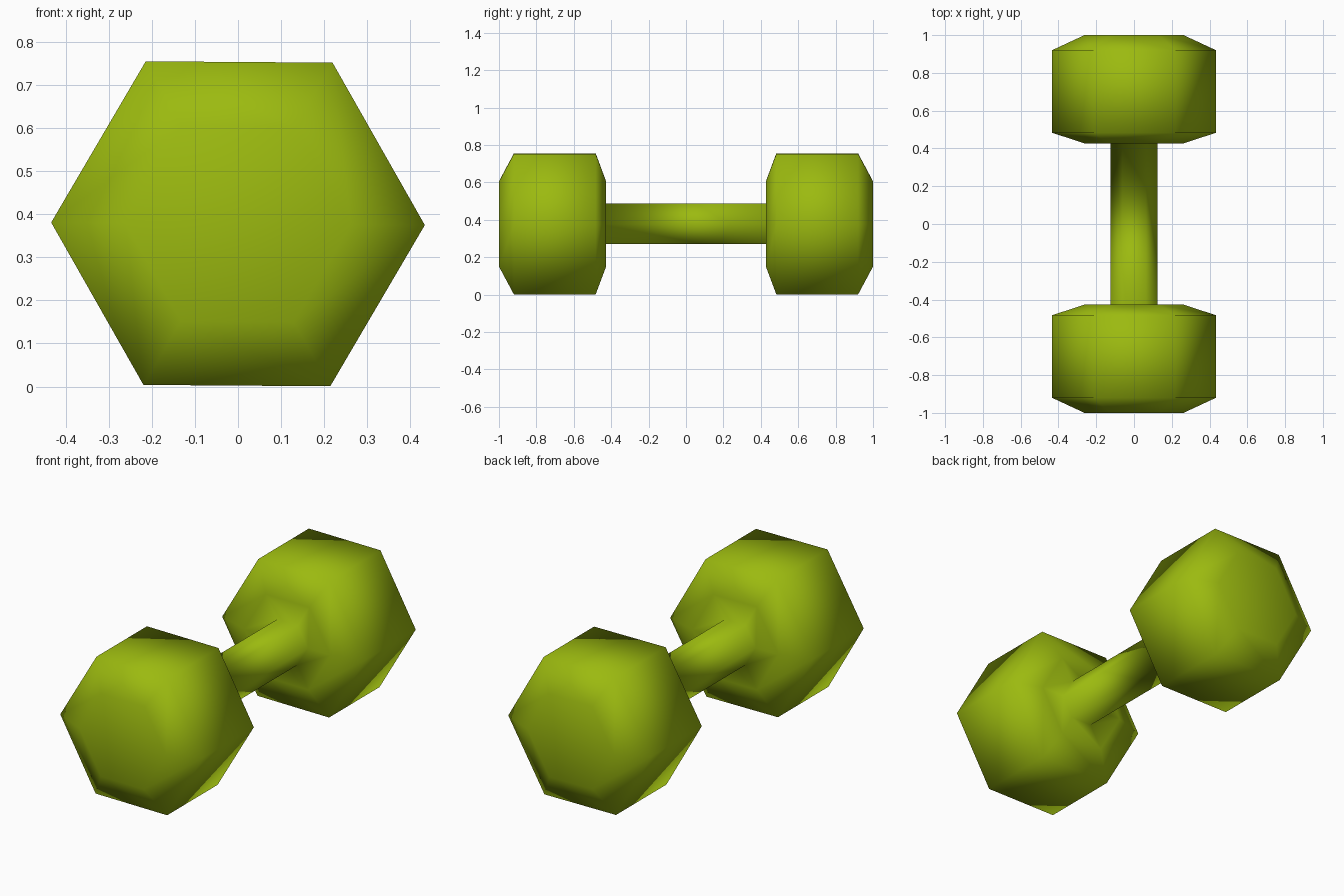
import bpy, bmesh, math

if "Cube" in bpy.data.objects:
    bpy.data.objects.remove(bpy.data.objects["Cube"])

green = bpy.data.materials.new("lime green")
green.diffuse_color = (0.33, 0.49, 0.005, 1)
green.use_nodes = True
green.node_tree.nodes["Principled BSDF"].inputs["Base Color"].default_value = green.diffuse_color

# Half profile along y: (y, hexagon radius), mirrored for the other end
half = [(0.427, 0.125), (0.427, 0.262), (0.483, 0.434), (0.92, 0.434), (1.0, 0.262)]
profile = [(-y, r) for y, r in reversed(half)] + half
SIDES, CENTRE_Z, TILT = 6, 0.378, math.radians(-0.4)

# Dumbbell: hexagonal loops bridged along y into one smooth skin
bm = bmesh.new()
loops = []
for y, r in profile:
    angles = [TILT + 2 * math.pi * i / SIDES for i in range(SIDES)]
    loops.append([bm.verts.new((r * math.cos(a), y, CENTRE_Z + r * math.sin(a))) for a in angles])
for a, b in zip(loops, loops[1:]):
    for i in range(SIDES):
        j = (i + 1) % SIDES
        bm.faces.new((a[i], a[j], b[j], b[i]))

# End caps
bm.faces.new(loops[0])
bm.faces.new(loops[-1])
bmesh.ops.recalc_face_normals(bm, faces=bm.faces)
for f in bm.faces:
    f.smooth = True

mesh = bpy.data.meshes.new("dumbbell")
bm.to_mesh(mesh)
bm.free()
mesh.materials.append(green)
bpy.context.collection.objects.link(bpy.data.objects.new("dumbbell", mesh))
